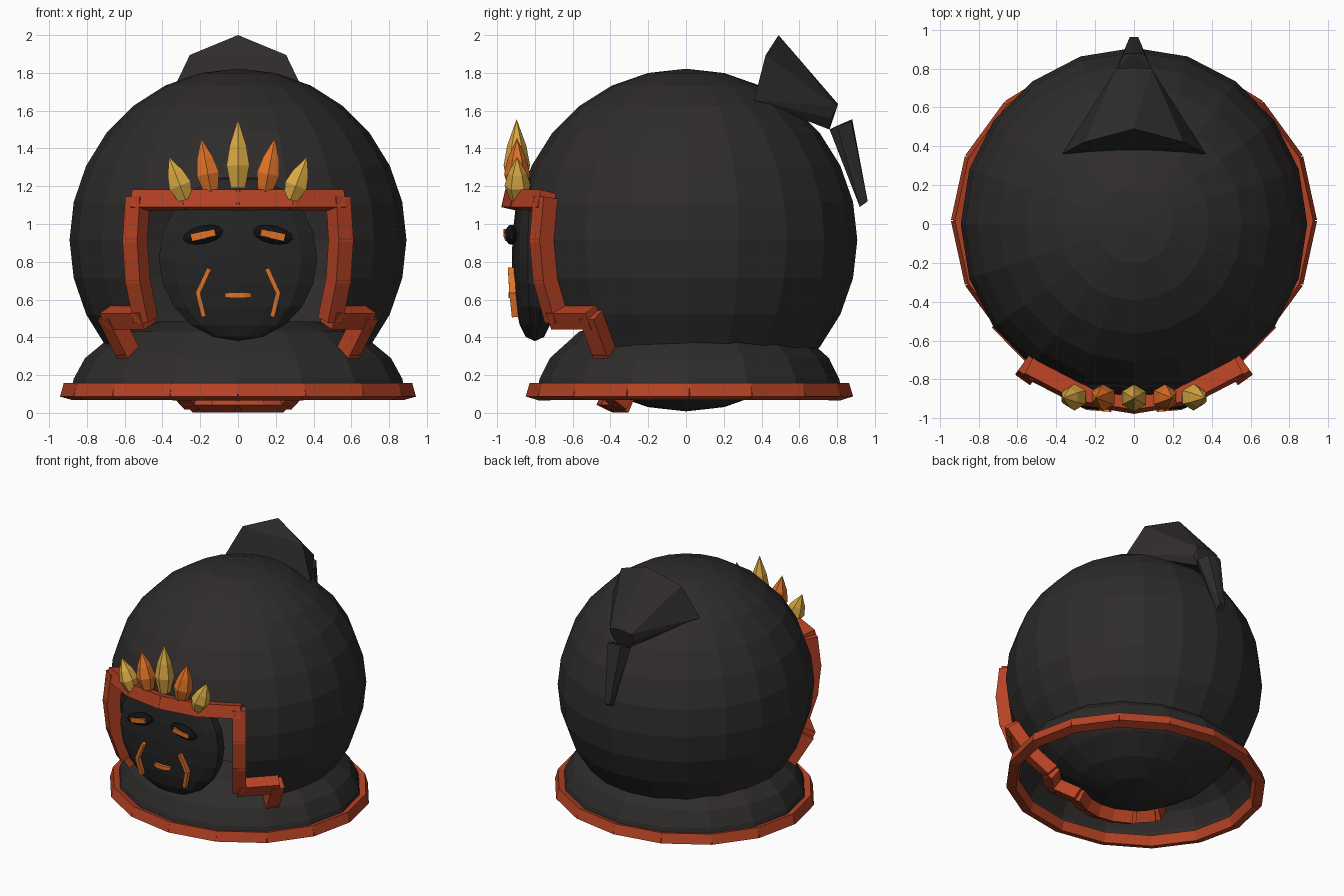
import bpy, bmesh
from math import sin, cos, atan2, asin, radians, degrees, pi
from mathutils import Vector, Matrix

if "Cube" in bpy.data.objects:
    bpy.data.objects.remove(bpy.data.objects["Cube"])


def material(name, rgb):
    m = bpy.data.materials.new(name)
    m.diffuse_color = (*rgb, 1)
    m.use_nodes = True
    m.node_tree.nodes["Principled BSDF"].inputs["Base Color"].default_value = m.diffuse_color
    return m


CHARCOAL = material("charcoal", (0.028, 0.025, 0.024))
FACE = material("face_dark", (0.018, 0.018, 0.019))
BLACK = material("black", (0.006, 0.006, 0.006))
RED = material("red", (0.47, 0.055, 0.018))
ORANGE = material("orange", (0.75, 0.17, 0.02))
GOLD = material("gold", (0.70, 0.40, 0.055))


def finish(name, bm, mat):
    bmesh.ops.recalc_face_normals(bm, faces=bm.faces)
    me = bpy.data.meshes.new(name)
    bm.to_mesh(me)
    bm.free()
    me.materials.append(mat)
    ob = bpy.data.objects.new(name, me)
    bpy.context.collection.objects.link(ob)
    return ob


def add_bar(bm, a, b, outward, wide, deep, extra=0.0):
    """Box running from a to b, with its depth facing outward."""
    a, b = Vector(a), Vector(b)
    d = (b - a).normalized()
    side = d.cross(Vector(outward)).normalized()
    out = side.cross(d)
    rot = Matrix((side, out, d)).transposed().to_4x4()
    size = Matrix.Diagonal((wide, deep, (b - a).length + extra, 1))
    bmesh.ops.create_cube(bm, size=1, matrix=Matrix.Translation((a + b) / 2) @ rot @ size)


def hull(name, points, mat):
    bm = bmesh.new()
    for x, y, z in points:
        for s in ((1, -1) if x else (1,)):
            bm.verts.new((s * x, y, z))
    res = bmesh.ops.convex_hull(bm, input=bm.verts)
    junk = {v for v in res["geom_interior"] if isinstance(v, bmesh.types.BMVert)}
    bmesh.ops.delete(bm, geom=list(junk), context="VERTS")
    return finish(name, bm, mat)


# Round head with a stepped opening at the front
C = Vector((0, 0, 0.915))
RX, RY, RZ = 0.892, 0.907, 0.907
SEG, RINGS = 20, 14
LAT = 180 / RINGS
bm = bmesh.new()
bmesh.ops.create_uvsphere(bm, u_segments=SEG, v_segments=RINGS, radius=1)
gone = []
for f in bm.faces:
    c = f.calc_center_median().normalized()
    az, lat = abs(degrees(atan2(c.x, -c.y))), degrees(asin(c.z))
    if (az < 36 and -5 * LAT < lat < LAT) or (az < 54 and -4 * LAT < lat < -2 * LAT):
        gone.append(f)
bmesh.ops.delete(bm, geom=gone, context="FACES")
bmesh.ops.transform(bm, matrix=Matrix.Translation(C) @ Matrix.Diagonal((RX, RY, RZ, 1)), verts=bm.verts)
finish("head", bm, CHARCOAL)


# Red trim following the opening
def on_head(az, step, k=1.04):
    a, l = radians(az), radians(step * LAT)
    return C + k * Vector((RX * sin(a) * cos(l), -RY * cos(a) * cos(l), RZ * sin(l)))


path = [(0, 1), (18, 1), (36, 1), (36, 0), (36, -1), (36, -2), (54, -2), (54, -3),
        (54, -4), (36, -4), (36, -5), (18, -5), (0, -5)]
bm = bmesh.new()
for s in (1, -1):
    pts = [on_head(s * az, st) for az, st in path]
    for a, b in zip(pts, pts[1:]):
        add_bar(bm, a, b, (a + b) / 2 - C, 0.095, 0.095, 0.03)
finish("opening_trim", bm, RED)

# Flared collar and its segmented rim
N, CY, SQ = 16, 0.018, 0.912
profile = [(0.885, 0.11), (0.87, 0.18), (0.81, 0.29), (0.64, 0.43), (0.42, 0.485)]
bm = bmesh.new()
rows = [[bm.verts.new((r * cos(2 * pi * i / N), CY + SQ * r * sin(2 * pi * i / N), z))
         for i in range(N)] for r, z in profile]
for lo, hi in zip(rows, rows[1:]):
    for i in range(N):
        j = (i + 1) % N
        bm.faces.new((lo[i], lo[j], hi[j], hi[i]))
finish("collar", bm, CHARCOAL)

bm = bmesh.new()
ring = [Vector((0.898 * cos(2 * pi * i / N), CY + 0.822 * sin(2 * pi * i / N), 0.113)) for i in range(N)]
for i in range(N):
    a, b = ring[i], ring[(i + 1) % N]
    mid = (a + b) / 2
    add_bar(bm, a, b, (mid.x, mid.y - CY, 0.25), 0.075, 0.07, 0.012)
finish("collar_rim", bm, RED)

# Face plate: flattened ball
bm = bmesh.new()
bmesh.ops.create_uvsphere(bm, u_segments=14, v_segments=10, radius=1)
for v in bm.verts:
    y = (1 if v.co.y > 0 else -1) * abs(v.co.y) ** 0.8
    v.co = (0.43 * v.co.x, -0.80 + 0.122 * y, 0.82 + 0.44 * v.co.z)
finish("face", bm, FACE)

# Eyes, cheek marks and mouth
for s, side in ((-1, "left"), (1, "right")):
    bm = bmesh.new()
    tilt = Matrix.Rotation(s * radians(12), 4, "Y")
    bmesh.ops.create_uvsphere(bm, u_segments=10, v_segments=6, radius=1,
                              matrix=Matrix.Translation((s * 0.185, -0.925, 0.943)) @ tilt
                              @ Matrix.Diagonal((0.115, 0.035, 0.048, 1)))
    finish(side + "_eye_socket", bm, BLACK)
    bm = bmesh.new()
    add_bar(bm, (s * 0.12, -0.952, 0.956), (s * 0.245, -0.942, 0.928), (0, -1, 0), 0.036, 0.03)
    finish(side + "_eye_glow", bm, ORANGE)
    bm = bmesh.new()
    marks = [(s * 0.155, -0.925, 0.76), (s * 0.212, -0.918, 0.635), (s * 0.183, -0.905, 0.515)]
    for a, b in zip(marks, marks[1:]):
        add_bar(bm, a, b, (0, -1, 0), 0.024, 0.035, 0.01)
    finish(side + "_cheek_mark", bm, ORANGE)
hull("mouth", [(0.03, -0.94, 0.638), (0.03, -0.94, 0.608), (0.07, -0.925, 0.634), (0.07, -0.925, 0.612),
               (0.06, -0.89, 0.634), (0.06, -0.89, 0.612)], ORANGE)

# Crown of six-sided crystals
def crystal(name, base, tip, r, mat):
    base, tip = Vector(base), Vector(tip)
    d = tip - base
    rot = Vector((0, 0, 1)).rotation_difference(d).to_matrix()
    bm = bmesh.new()
    rings = []
    for t, k in ((0, 0.62), (0.33, 1), (0.62, 0.72)):
        rings.append([bm.verts.new(base + d * t + rot @ Vector(
            (k * r * sin(i * pi / 3), k * r * cos(i * pi / 3), 0))) for i in range(6)])
    top = bm.verts.new(tip)
    bm.faces.new(rings[0])
    for i in range(6):
        j = (i + 1) % 6
        for lo, hi in zip(rings, rings[1:]):
            bm.faces.new((lo[i], lo[j], hi[j], hi[i]))
        bm.faces.new((rings[2][i], rings[2][j], top))
    finish(name, bm, mat)


crystal("crystal_middle", (0, -0.895, 1.19), (0, -0.897, 1.555), 0.07, GOLD)
for s, side in ((-1, "left"), (1, "right")):
    crystal(side + "_crystal_inner", (s * 0.142, -0.893, 1.17), (s * 0.195, -0.895, 1.455), 0.069, ORANGE)
    crystal(side + "_crystal_outer", (s * 0.278, -0.89, 1.13), (s * 0.365, -0.895, 1.355), 0.069, GOLD)

# Two-part crest at the back of the head
hull("crest_upper", [(0, 0.49, 2.0), (0.255, 0.422, 1.895), (0.37, 0.36, 1.655), (0, 0.385, 1.65),
                     (0, 0.805, 1.635), (0.09, 0.80, 1.62), (0.10, 0.77, 1.56), (0.06, 0.76, 1.50)], CHARCOAL)
hull("crest_lower", [(0, 0.88, 1.555), (0.055, 0.875, 1.54), (0.09, 0.80, 1.52), (0.06, 0.76, 1.50),
                     (0.022, 0.962, 1.12), (0.022, 0.92, 1.09)], CHARCOAL)
